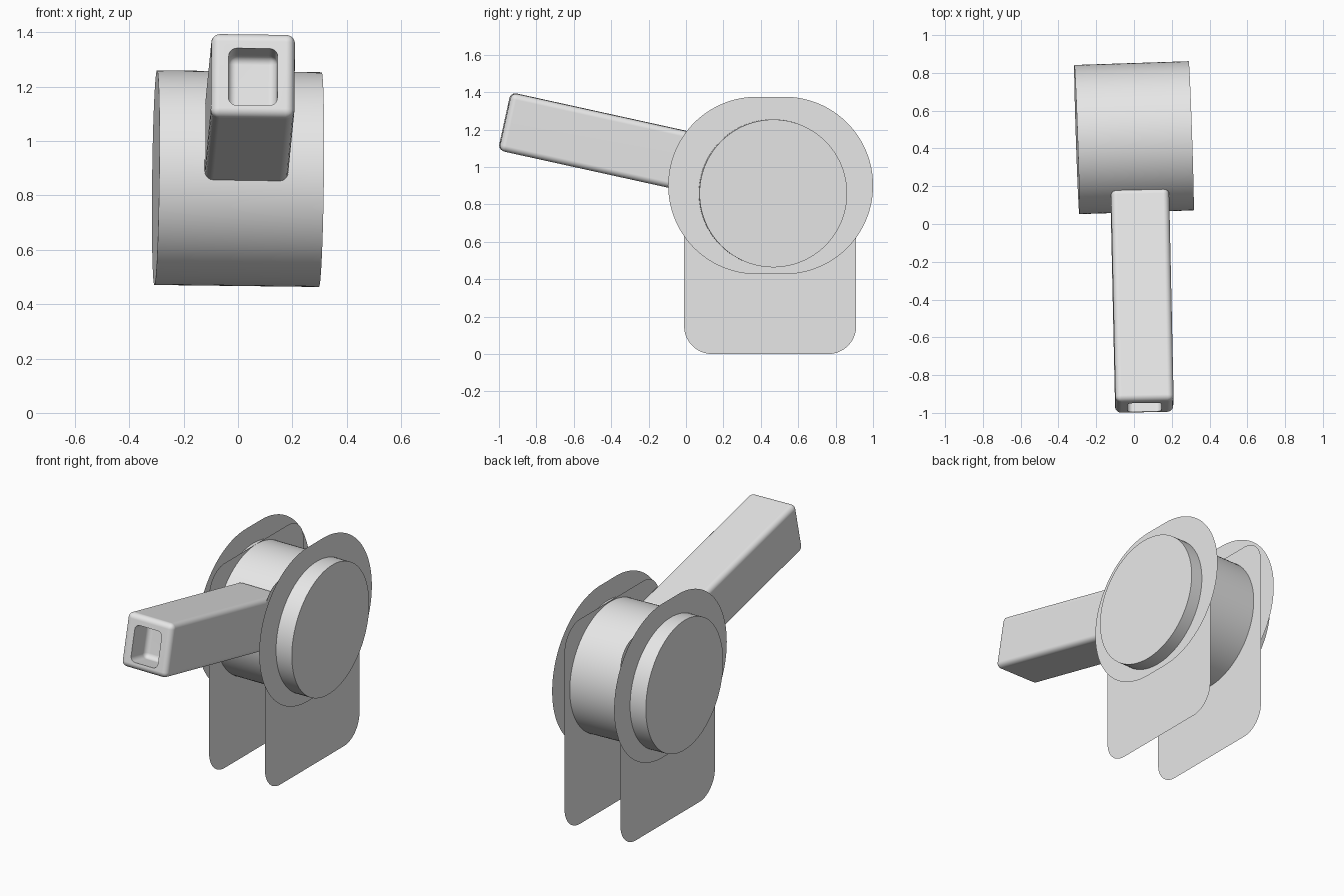
import bpy, bmesh
from math import radians, sin, cos, pi
from mathutils import Matrix, Euler, Vector

cube = bpy.data.objects.get("Cube")
if cube:
    bpy.data.objects.remove(cube)

grey = bpy.data.materials.new("plain_grey")
grey.use_nodes = True
grey.diffuse_color = (0.8, 0.8, 0.8, 1)
grey.node_tree.nodes["Principled BSDF"].inputs["Base Color"].default_value = (0.8, 0.8, 0.8, 1)


def make_object(name, bm):
    mesh = bpy.data.meshes.new(name)
    bm.to_mesh(mesh)
    bm.free()
    mesh.materials.append(grey)
    obj = bpy.data.objects.new(name, mesh)
    bpy.context.collection.objects.link(obj)
    return obj


def activate(obj):
    bpy.ops.object.select_all(action='DESELECT')
    obj.select_set(True)
    bpy.context.view_layer.objects.active = obj


def smooth(obj):
    activate(obj)
    bpy.ops.object.shade_smooth_by_angle(angle=radians(35))


def rounded_box(name, size, radius, centre=(0, 0, 0)):
    bm = bmesh.new()
    bmesh.ops.create_cube(bm, size=1)
    bmesh.ops.scale(bm, vec=size, verts=bm.verts)
    bmesh.ops.bevel(bm, geom=bm.edges[:], offset=radius, segments=5,
                    profile=0.5, affect='EDGES')
    bmesh.ops.translate(bm, vec=centre, verts=bm.verts)
    return make_object(name, bm)


def rounded_sheet(name, x, y_range, z_range, radius, steps=32):
    """Flat sheet facing sideways, a rectangle with rounded corners."""
    (y0, y1), (z0, z1) = y_range, z_range
    corners = [(y1 - radius, z1 - radius), (y0 + radius, z1 - radius),
               (y0 + radius, z0 + radius), (y1 - radius, z0 + radius)]
    bm = bmesh.new()
    verts = []
    for quarter, (cy, cz) in enumerate(corners):
        for i in range(steps + 1):
            a = (quarter + i / steps) * pi / 2
            verts.append(bm.verts.new((x, cy + radius * cos(a), cz + radius * sin(a))))
    bmesh.ops.remove_doubles(bm, verts=verts, dist=1e-5)
    face = bm.faces.new(bm.verts[:])
    face.normal_update()
    if face.normal.x * x < 0:
        face.normal_flip()
    return make_object(name, bm)


# Drum, lying sideways and slightly askew
bm = bmesh.new()
bmesh.ops.create_cone(bm, cap_ends=True, segments=96, radius1=0.395, radius2=0.395,
                      depth=0.606, matrix=Matrix.Rotation(pi / 2, 4, 'Y'))
drum = make_object("drum", bm)
drum.location = (0, 0.457, 0.862)
drum.rotation_euler = Euler((0, radians(0.7), radians(1.9)))
smooth(drum)

# Side sheets: an upright body sheet and an outer oval sheet on each side
for side, sign in (("left", 1), ("right", -1)):
    rounded_sheet(side + "_body_sheet", sign * 0.19, (-0.01, 0.91), (0, 1.26), 0.15)
    rounded_sheet(side + "_oval_sheet", sign * 0.211, (-0.095, 1.0), (0.427, 1.375), 0.473)

# Handle with a rounded pocket in its front end
length = 1.155
handle = rounded_box("handle", (0.308, length, 0.316), 0.032)
cutter = rounded_box("pocket_cutter", (0.18, 0.3, 0.215), 0.03,
                     (0, -length / 2, -0.008))
cutter.hide_render = True
cut = handle.modifiers.new("pocket", 'BOOLEAN')
cut.operation = 'DIFFERENCE'
cut.solver = 'EXACT'
cut.object = cutter
activate(handle)
bpy.ops.object.modifier_apply(modifier=cut.name)
bpy.data.objects.remove(cutter)
handle.location = (0.043, -0.405, 1.12)
handle.rotation_euler = Euler((radians(-12.4), radians(0.7), radians(1.1)))
smooth(handle)
weighted = handle.modifiers.new("clean_shading", 'WEIGHTED_NORMAL')
weighted.keep_sharp = True
